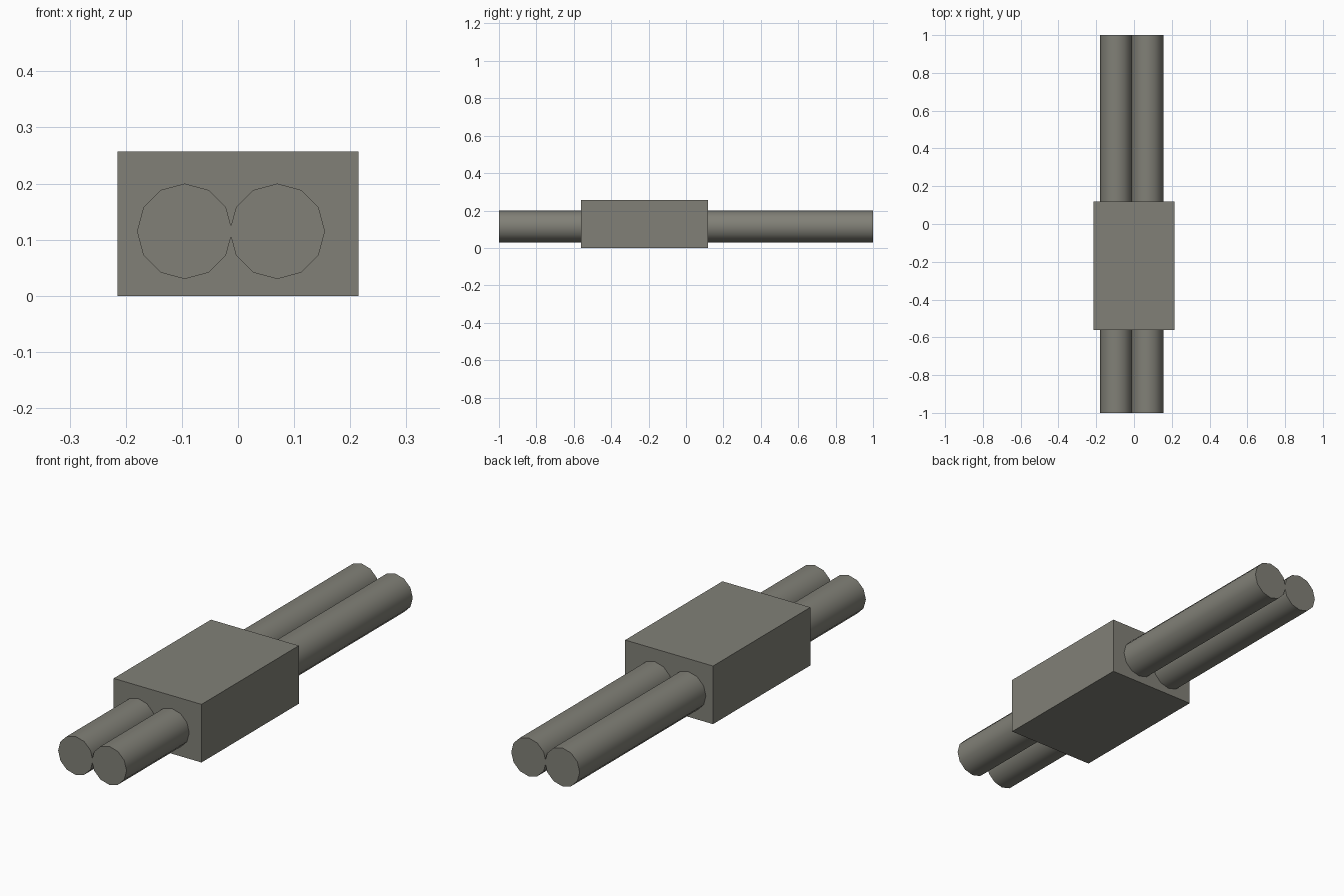
import bpy
import math

if "Cube" in bpy.data.objects:
    bpy.data.objects.remove(bpy.data.objects["Cube"])

# Single grey colour
grey = bpy.data.materials.new("warm_grey")
grey.diffuse_color = (0.22, 0.217, 0.185, 1.0)
grey.use_nodes = True
grey.node_tree.nodes["Principled BSDF"].inputs["Base Color"].default_value = grey.diffuse_color

# Central rectangular block
x0, x1, y0, y1, z0, z1 = -0.215, 0.215, -0.562, 0.118, 0.0, 0.257
bpy.ops.mesh.primitive_cube_add(size=1, location=((x0 + x1) / 2, (y0 + y1) / 2, (z0 + z1) / 2))
block = bpy.context.object
block.name = "center_block"
block.scale = (x1 - x0, y1 - y0, z1 - z0)
bpy.ops.object.transform_apply(location=False, rotation=False, scale=True)
block.data.materials.append(grey)

# Two twelve-sided rods running side by side through the block
for name, x in (("left_rod", -0.095), ("right_rod", 0.07)):
    bpy.ops.mesh.primitive_cylinder_add(vertices=12, radius=0.085, depth=2,
                                        location=(x, 0, 0.115),
                                        rotation=(math.pi / 2, 0, 0))
    rod = bpy.context.object
    rod.name = name
    rod.data.materials.append(grey)
    bpy.ops.object.shade_smooth_by_angle(angle=math.radians(40))
